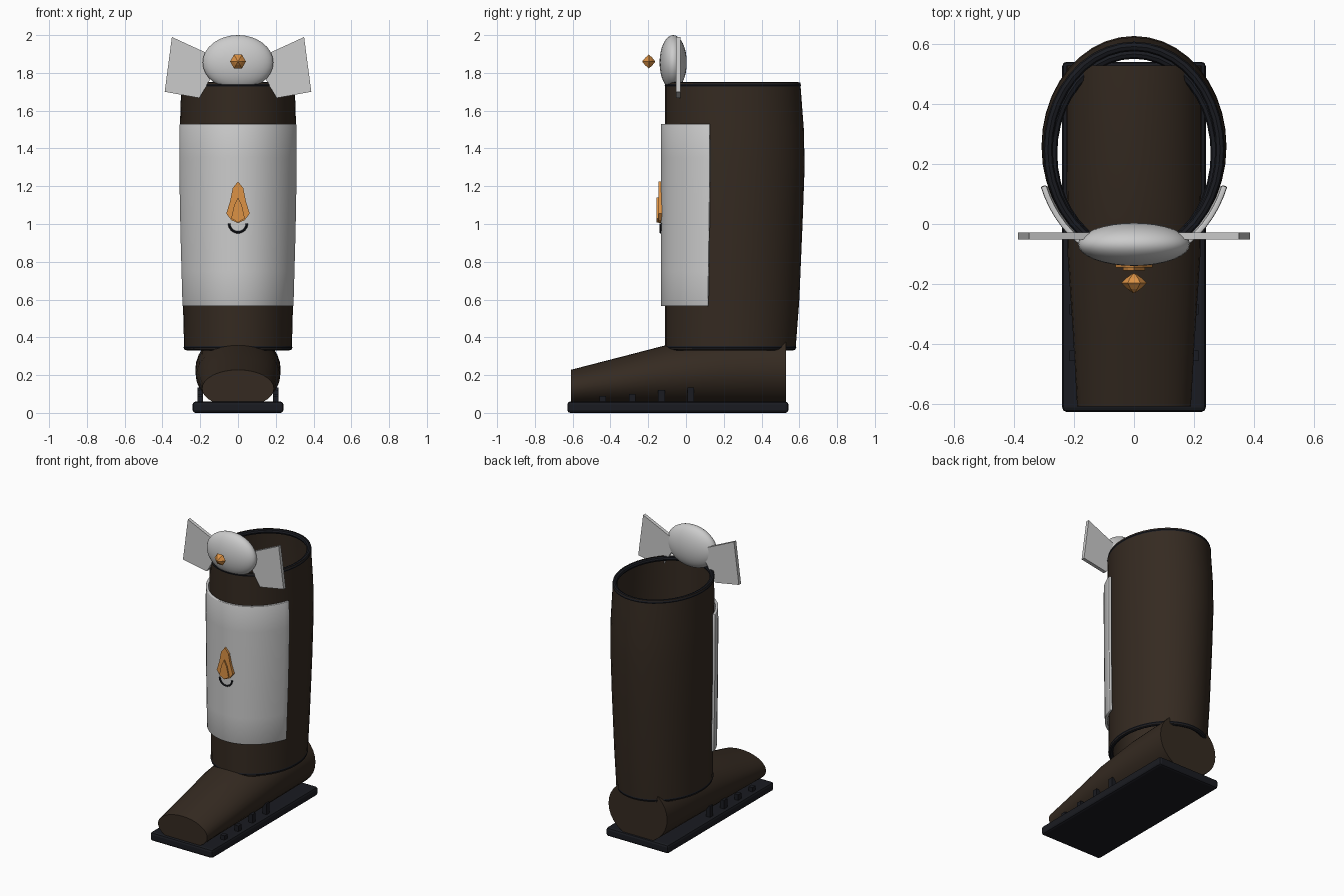
import bpy, bmesh
from math import sin, cos, pi, radians

if "Cube" in bpy.data.objects:
    bpy.data.objects.remove(bpy.data.objects["Cube"])


def material(name, rgb):
    m = bpy.data.materials.new(name)
    m.diffuse_color = (*rgb, 1)
    m.use_nodes = True
    m.node_tree.nodes["Principled BSDF"].inputs["Base Color"].default_value = m.diffuse_color
    return m


LEATHER = material("leather", (0.035, 0.023, 0.015))
TRIM = material("dark_trim", (0.010, 0.011, 0.015))
AMBER = material("amber", (0.72, 0.29, 0.06))


def loft(name, rings, mat=None, closed=True, caps=False, wrap=False, smooth=True):
    bm = bmesh.new()
    rows = [[bm.verts.new(p) for p in r] for r in rings]
    n = len(rows[0])
    pairs = list(zip(rows, rows[1:])) + ([(rows[-1], rows[0])] if wrap else [])
    for a, b in pairs:
        for i in range(n if closed else n - 1):
            j = (i + 1) % n
            bm.faces.new((a[i], a[j], b[j], b[i]))
    if caps:
        bm.faces.new(rows[0])
        bm.faces.new(rows[-1])
    bmesh.ops.recalc_face_normals(bm, faces=bm.faces)
    me = bpy.data.meshes.new(name)
    bm.to_mesh(me)
    bm.free()
    ob = bpy.data.objects.new(name, me)
    bpy.context.collection.objects.link(ob)
    return finish(ob, name, mat, smooth)


def finish(ob, name, mat=None, smooth=True):
    ob.name = name
    if mat:
        ob.data.materials.append(mat)
    if smooth:
        bpy.ops.object.select_all(action='DESELECT')
        ob.select_set(True)
        bpy.context.view_layer.objects.active = ob
        bpy.ops.object.shade_smooth_by_angle(angle=radians(35))
    return ob


def box(name, loc, size, mat=None, rot=(0, 0, 0), bevel=0):
    bpy.ops.mesh.primitive_cube_add(size=1, location=loc, rotation=rot)
    ob = bpy.context.object
    ob.scale = size
    bpy.ops.object.transform_apply(location=False, rotation=False, scale=True)
    if bevel:
        m = ob.modifiers.new("bevel", 'BEVEL')
        m.width, m.segments = bevel, 2
    return finish(ob, name, mat, False)


def plate(name, outline, y0, y1, mat=None):
    return loft(name, [[(x, y, z) for x, z in outline] for y in (y0, y1)],
                mat, caps=True, smooth=False)


# Shaft sections: height, half width, back edge (front edge stays at y = -0.11)
SHAFT = [(0.335, .285, .58), (0.6, .292, .60), (1.0, .304, .617),
         (1.3, .309, .628), (1.5, .308, .624), (1.75, .30, .605)]


def section(z, off, angles):
    for a, b in zip(SHAFT, SHAFT[1:]):
        if z <= b[0]:
            break
    t = (z - a[0]) / (b[0] - a[0])
    rx = a[1] + t * (b[1] - a[1]) + off
    back = a[2] + t * (b[2] - a[2])
    cy, ry = (back - .11) / 2, (back + .11) / 2 + off
    return [(rx * sin(w), cy - ry * cos(w), z) for w in angles]


FULL = [2 * pi * i / 40 for i in range(40)]

# Open leather shaft
loft("shaft", [section(s[0], 0, FULL) for s in SHAFT], LEATHER)

# Dark trim rings at both ends of the shaft
for name, z, r in (("top_trim", 1.735, .016), ("ankle_trim", .347, .016)):
    rings = []
    for k in range(8):
        w = 2 * pi * k / 8
        rings.append([(x, y, z + r * sin(w))
                      for x, y, _ in section(z, -.013 + r * cos(w), FULL)])
    loft(name, rings, TRIM, wrap=True)

# Foot: elliptical sections from toe to heel (y, half width, bottom, top)
FOOT = [(-.61, .19, .03, .228), (-.35, .205, .03, .295), (-.10, .222, .03, .36),
        (.2, .226, .03, .41), (.53, .226, .03, .43)]
loft("foot", [[(w * cos(a), y, (lo + hi) / 2 + (hi - lo) / 2 * sin(a)) for a in
               [2 * pi * i / 32 for i in range(32)]] for y, w, lo, hi in FOOT],
     LEATHER, caps=True)

# Sole and side cleats
box("sole", (0, -.043, .03), (.48, 1.17, .06), TRIM, bevel=.015)
for i, (y, h) in enumerate([(-.44, .09), (-.285, .10), (-.13, .12), (.025, .135)]):
    for s in (-1, 1):
        box(f"cleat_{i}_{'right' if s > 0 else 'left'}",
            (s * .2, y, (h + .05) / 2), (.03, .035, h - .05), TRIM)

# Curved shin guard
ARC = [radians(-70 + 140 * i / 24) for i in range(25)]
guard = loft("shin_guard", [section(z, .014, ARC) for z in
                            (.565, .75, .95, 1.15, 1.35, 1.53)], closed=False)
m = guard.modifiers.new("thickness", 'SOLIDIFY')
m.thickness, m.offset = .018, 0
m = guard.modifiers.new("bevel", 'BEVEL')
m.width, m.segments = .004, 2

# Knee disc
bpy.ops.mesh.primitive_uv_sphere_add(segments=32, ring_count=16, location=(0, -.068, 1.855))
knee = bpy.context.object
knee.scale = (.187, .072, .145)
finish(knee, "knee_disc")

# Knee wings, mirrored
for s in (-1, 1):
    plate("wing_right" if s > 0 else "wing_left",
          [(s * x, z) for x, z in ((.35, 1.99), (.388, 1.70), (.205, 1.667),
                                   (.12, 1.81), (.10, 1.875))], -.052, -.028)

# Faceted knee gem, axis along y
GEM = [(-.23, .004), (-.217, .022), (-.197, .042), (-.182, .028), (-.165, .004)]
loft("knee_gem", [[(r * cos(i * pi / 3), y, 1.86 + r * sin(i * pi / 3))
                   for i in range(6)] for y, r in GEM], AMBER, caps=True, smooth=False)


# Flame emblem: symmetric outline from half profiles
def flame(name, half, y0, y1):
    left = [(-x, z) for x, z in reversed(half) if x]
    plate(name, half + left, y0, y1, AMBER)


flame("outer_flame", [(0, 1.225), (.028, 1.19), (.042, 1.12), (.062, 1.055),
                      (.035, 1.02), (0, 1.005)], -.146, -.115)
flame("inner_flame", [(0, 1.14), (.02, 1.10), (.036, 1.03), (0, 1.008)], -.155, -.14)

# Dark half ring under the flame
rings = []
for i in range(17):
    a = pi + pi * i / 16
    rings.append([((.047 + .006 * cos(b)) * cos(a), -.134 + .006 * sin(b),
                   1.003 + (.047 + .006 * cos(b)) * sin(a))
                  for b in [2 * pi * k / 8 for k in range(8)]])
loft("half_ring", rings, TRIM, caps=True)
